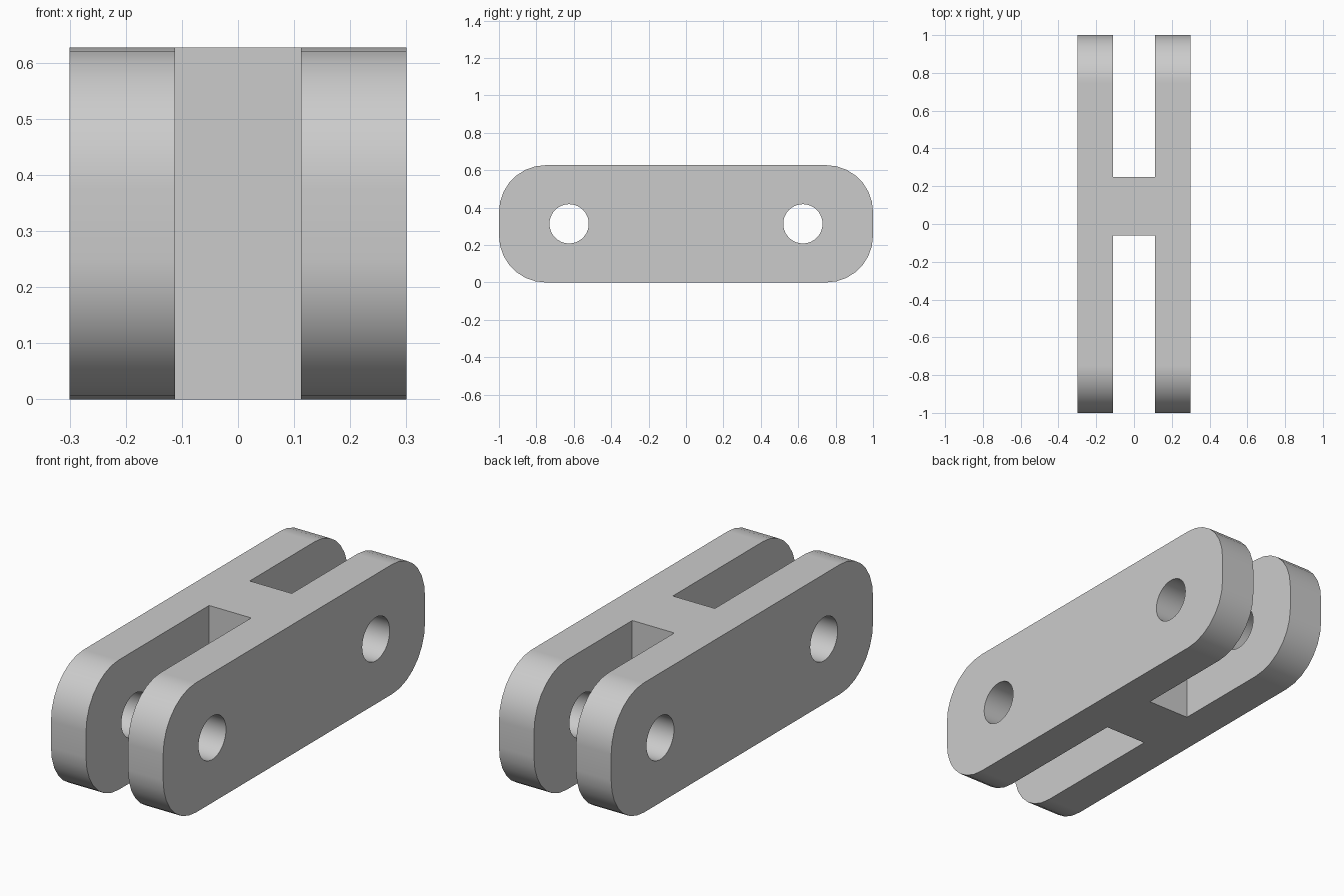
import bpy, bmesh, math
from mathutils import Matrix

if "Cube" in bpy.data.objects:
    bpy.data.objects.remove(bpy.data.objects["Cube"])

HEIGHT, WIDTH, RADIUS = 0.627, 0.6, 0.25
SLOT = 0.225
HOLE_Y, HOLE_R = 0.625, 0.105

# Plain grey material
grey = bpy.data.materials.new("plain grey")
grey.use_nodes = True
grey.diffuse_color = (0.6, 0.6, 0.6, 1)
grey.node_tree.nodes["Principled BSDF"].inputs["Base Color"].default_value = (0.6, 0.6, 0.6, 1)


def make_object(name, bm):
    bmesh.ops.recalc_face_normals(bm, faces=bm.faces)
    mesh = bpy.data.meshes.new(name)
    bm.to_mesh(mesh)
    bm.free()
    mesh.materials.append(grey)
    obj = bpy.data.objects.new(name, mesh)
    bpy.context.collection.objects.link(obj)
    return obj


def cut(target, bm):
    """Subtract a temporary shape from the target."""
    cutter = make_object("cutter", bm)
    cutter.hide_render = True
    mod = target.modifiers.new("cut", 'BOOLEAN')
    mod.operation, mod.solver, mod.object = 'DIFFERENCE', 'EXACT', cutter
    bpy.context.view_layer.objects.active = target
    bpy.ops.object.modifier_apply(modifier=mod.name)
    bpy.data.objects.remove(cutter)


# Link body: rounded side profile extruded across the full width
bm = bmesh.new()
steps = 7
profile = []
for corner, (sy, sz) in enumerate([(1, 1), (-1, 1), (-1, -1), (1, -1)]):
    for i in range(steps + 1):
        a = math.radians(90) * (corner + i / steps)
        y = sy * (1 - RADIUS) + RADIUS * math.cos(a)
        z = HEIGHT / 2 + sz * (HEIGHT / 2 - RADIUS) + RADIUS * math.sin(a)
        profile.append(bm.verts.new((-WIDTH / 2, y, z)))
side = bm.faces.new(profile)
extruded = bmesh.ops.extrude_face_region(bm, geom=[side])["geom"]
bmesh.ops.translate(bm, vec=(WIDTH, 0, 0),
                    verts=[v for v in extruded if isinstance(v, bmesh.types.BMVert)])
link = make_object("clevis_link", bm)

# Fork slots at both ends, leaving the off-centre web
for y0, y1 in [(-1.2, -0.06), (0.25, 1.2)]:
    bm = bmesh.new()
    bmesh.ops.create_cube(bm, size=1, matrix=Matrix.Translation((0, (y0 + y1) / 2, HEIGHT / 2))
                          @ Matrix.Diagonal((SLOT, y1 - y0, 2, 1)))
    cut(link, bm)

# Pin holes through both side plates
for y in (-HOLE_Y, HOLE_Y):
    bm = bmesh.new()
    bmesh.ops.create_cone(bm, cap_ends=True, segments=40, radius1=HOLE_R, radius2=HOLE_R, depth=1,
                          matrix=Matrix.Translation((0, y, HEIGHT / 2))
                          @ Matrix.Rotation(math.pi / 2, 4, 'Y'))
    cut(link, bm)

# Smooth rounded ends and holes, flat faces kept crisp
bpy.ops.object.select_all(action='DESELECT')
link.select_set(True)
bpy.context.view_layer.objects.active = link
bpy.ops.object.shade_smooth_by_angle(angle=math.radians(30))
weighted = link.modifiers.new("weighted normals", 'WEIGHTED_NORMAL')
weighted.keep_sharp = True
